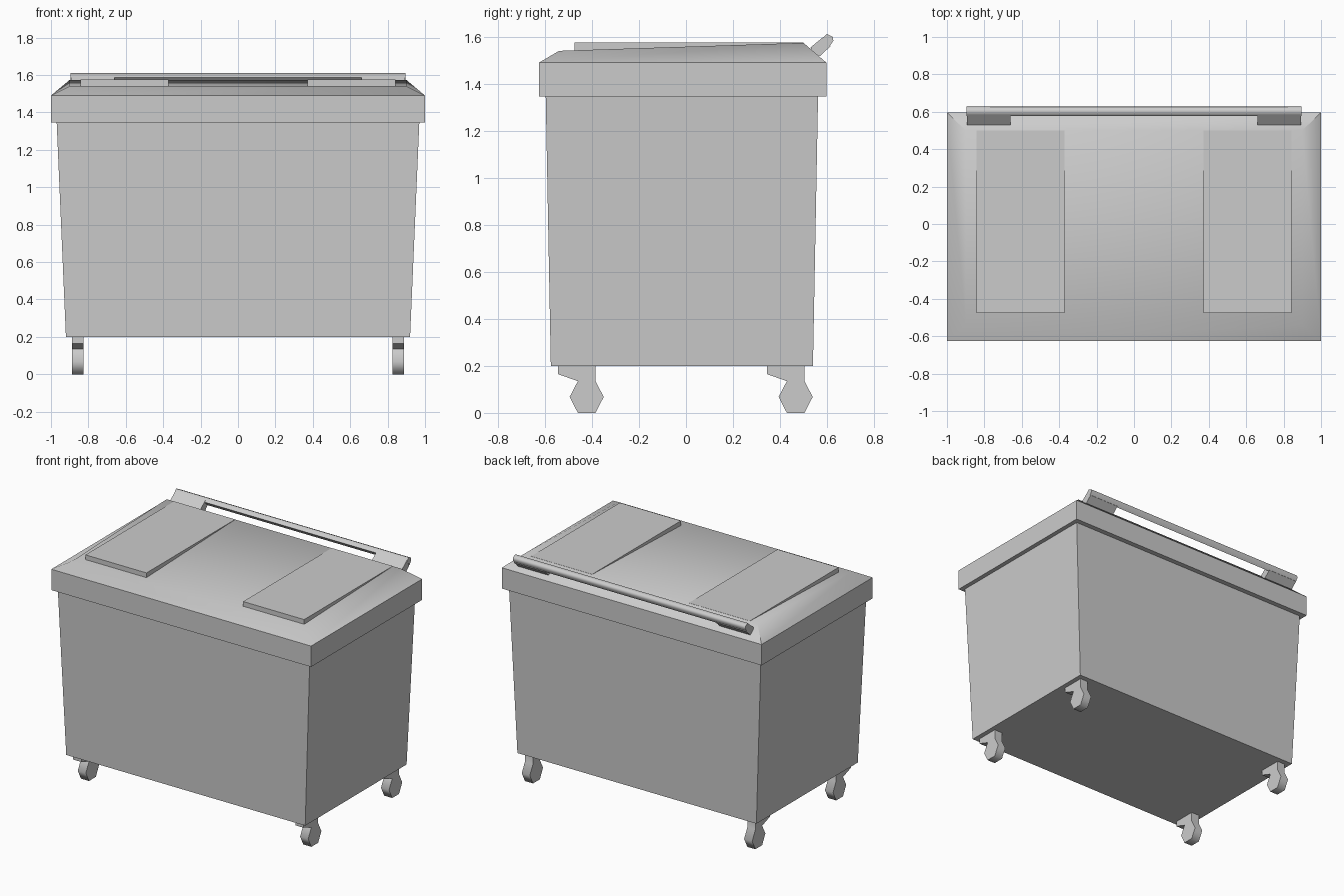
import bpy
import math

cube = bpy.data.objects.get("Cube")
if cube:
    bpy.data.objects.remove(cube, do_unlink=True)

grey = bpy.data.materials.new("light_grey")
grey.use_nodes = True
colour = (0.6, 0.6, 0.6, 1)
grey.diffuse_color = colour
grey.node_tree.nodes["Principled BSDF"].inputs["Base Color"].default_value = colour


def make_object(name, verts, faces, smooth_angle=None):
    mesh = bpy.data.meshes.new(name)
    mesh.from_pydata(verts, [], faces)
    mesh.materials.append(grey)
    obj = bpy.data.objects.new(name, mesh)
    bpy.context.collection.objects.link(obj)
    bpy.ops.object.select_all(action="DESELECT")
    obj.select_set(True)
    bpy.context.view_layer.objects.active = obj
    bpy.ops.object.mode_set(mode="EDIT")
    bpy.ops.mesh.select_all(action="SELECT")
    bpy.ops.mesh.normals_make_consistent(inside=False)
    bpy.ops.object.mode_set(mode="OBJECT")
    if smooth_angle:
        bpy.ops.object.shade_smooth_by_angle(angle=math.radians(smooth_angle))
    return obj


def loft(name, rings, smooth_angle=None):
    """Join rectangles (half width, y front, y back, z front, z back), capped."""
    verts, faces = [], [(0, 1, 2, 3)]
    for hw, y0, y1, z0, z1 in rings:
        verts += [(-hw, y0, z0), (hw, y0, z0), (hw, y1, z1), (-hw, y1, z1)]
    for r in range(len(rings) - 1):
        for i in range(4):
            a, b = r * 4 + i, r * 4 + (i + 1) % 4
            faces.append((a, b, b + 4, a + 4))
    top = len(verts) - 4
    faces.append((top, top + 1, top + 2, top + 3))
    return make_object(name, verts, faces, smooth_angle)


def extrude_x(name, profile, x0, x1, dy=0, smooth_angle=None):
    """Extrude a (y, z) outline along x."""
    n = len(profile)
    verts = [(x, y + dy, z) for x in (x0, x1) for y, z in profile]
    faces = [tuple(range(n)), tuple(range(n, 2 * n))]
    faces += [(i, (i + 1) % n, n + (i + 1) % n, n + i) for i in range(n)]
    return make_object(name, verts, faces, smooth_angle)


# Tapered container
loft("bin_body", [(0.92, -0.575, 0.54, 0.2, 0.2),
                  (0.97, -0.597, 0.562, 1.36, 1.36)])

# Lid with an upright rim and a sloping, softly shaded top
loft("lid", [(1.0, -0.625, 0.597, 1.345, 1.345),
             (1.0, -0.625, 0.597, 1.49, 1.49),
             (0.9, -0.54, 0.5, 1.54, 1.574)], 46)

# Raised level panels that run into the slope of the lid
panel = [(-0.475, 1.53), (-0.475, 1.575), (0.5, 1.575), (0.5, 1.56)]
# Handle arm outline
arm = [(0.53, 1.555), (0.585, 1.6), (0.615, 1.56), (0.57, 1.518), (0.54, 1.53)]
# Caster: bracket and six-sided wheel in one outline
caster = [(-0.545, 0.21), (-0.545, 0.165), (-0.46, 0.135), (-0.495, 0.068),
          (-0.46, 0), (-0.385, 0), (-0.35, 0.068), (-0.385, 0.135),
          (-0.385, 0.21)]

for side, s in (("left", 1), ("right", -1)):
    extrude_x(side + "_lid_panel", panel, s * 0.372, s * 0.842)
    extrude_x(side + "_handle_arm", arm, s * 0.66, s * 0.893)
    for end, dy in (("front", 0), ("rear", 0.889)):
        extrude_x(f"{end}_{side}_caster", caster, s * 0.825, s * 0.887, dy, 65)

# Handle bar across the back
bar = [(0.577, 1.588), (0.598, 1.612), (0.624, 1.6), (0.627, 1.583),
       (0.608, 1.556)]
extrude_x("handle_bar", bar, -0.895, 0.895, smooth_angle=75)
